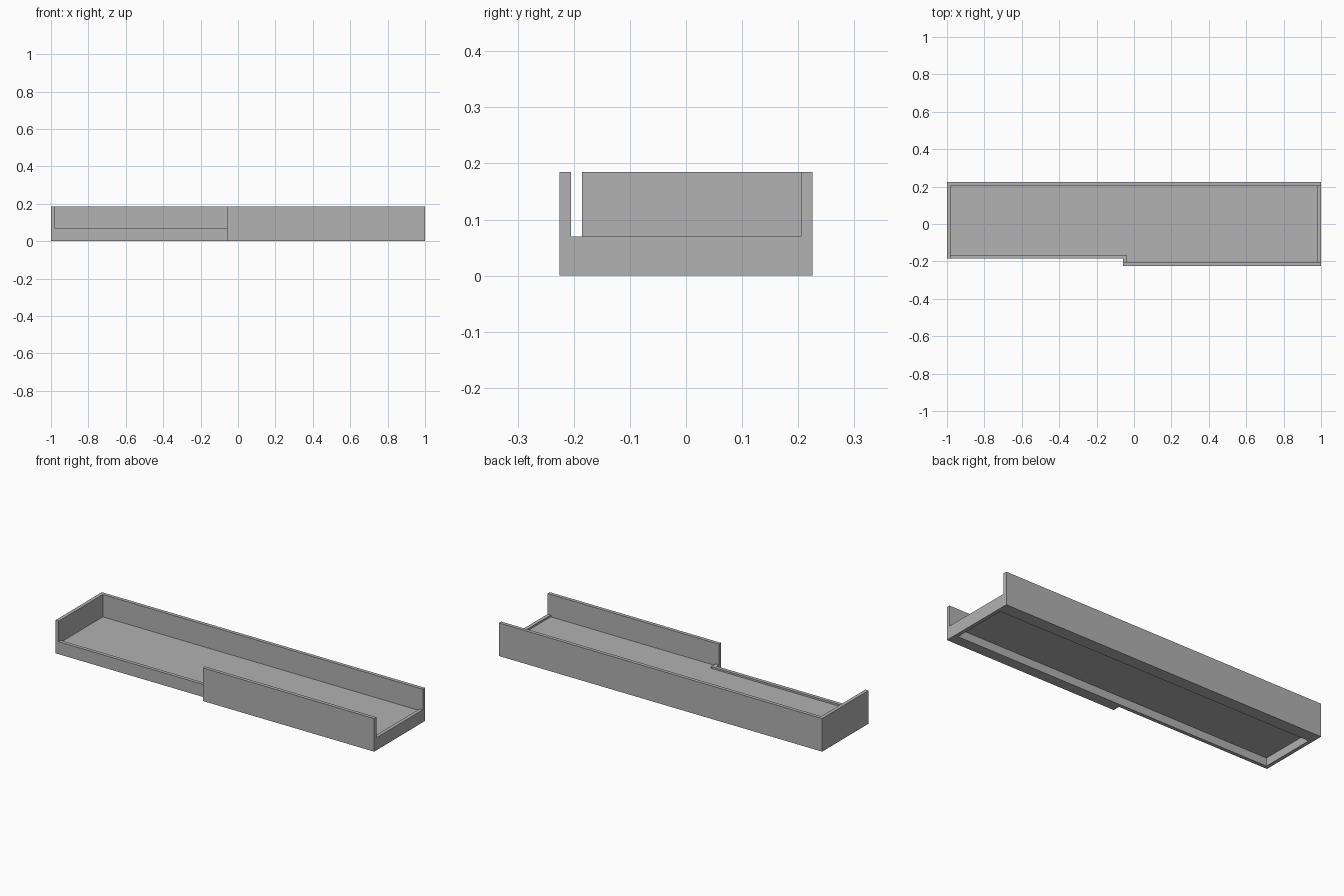
import bpy
import bmesh

cube = bpy.data.objects.get("Cube")
if cube:
    bpy.data.objects.remove(cube, do_unlink=True)

# Single flat grey
grey = bpy.data.materials.new("plain grey")
grey.use_nodes = True
colour = (0.445, 0.445, 0.445, 1)
grey.diffuse_color = colour
grey.node_tree.nodes["Principled BSDF"].inputs["Base Color"].default_value = colour

WALL, BACK, FRONT, NOTCH, STEP = 0.02, 0.225, -0.225, -0.185, -0.06
HEIGHT, CURB, FLOOR, UNDERSIDE = 0.185, 0.07, 0.06, 0.045


def prism(name, outline, bottom, top):
    """Extrude a flat outline from bottom to top."""
    bm = bmesh.new()
    face = bm.faces.new([bm.verts.new((x, y, bottom)) for x, y in outline])
    grown = bmesh.ops.extrude_face_region(bm, geom=[face])["geom"]
    for v in grown:
        if isinstance(v, bmesh.types.BMVert):
            v.co.z = top
    bmesh.ops.recalc_face_normals(bm, faces=bm.faces)
    mesh = bpy.data.meshes.new(name)
    bm.to_mesh(mesh)
    bm.free()
    mesh.materials.append(grey)
    obj = bpy.data.objects.new(name, mesh)
    bpy.context.collection.objects.link(obj)
    return obj


def rectangle(x0, x1, y0, y1):
    return [(x0, y0), (x1, y0), (x1, y1), (x0, y1)]


def stepped(inset):
    """Stepped footprint, moved inwards by inset."""
    left, right, back = -1 + inset, 1 - inset, BACK - inset
    front, notch, step = FRONT + inset, NOTCH + inset, STEP + inset
    return [(left, notch), (step, notch), (step, front),
            (right, front), (right, back), (left, back)]


# Solid block with the stepped footprint
tray = prism("tray", stepped(0), 0, HEIGHT)

# Cutters: open space above the curbs, sunken floor, underside recess
cutters = [
    prism("upper_space_cutter",
          rectangle(-1 + WALL, 1.1, FRONT + WALL, BACK - WALL), CURB, 0.3),
    prism("floor_cutter", stepped(WALL), FLOOR, 0.1),
    prism("underside_cutter",
          rectangle(-1 + WALL, 1 - WALL, NOTCH + WALL, 0.155), -0.1, UNDERSIDE),
]
for cutter in cutters:
    cutter.hide_render = True
    cutter.hide_set(True)
    cut = tray.modifiers.new(cutter.name, "BOOLEAN")
    cut.operation = "DIFFERENCE"
    cut.solver = "EXACT"
    cut.object = cutter

# Bake the cuts and drop the cutters
bpy.context.view_layer.update()
evaluated = tray.evaluated_get(bpy.context.evaluated_depsgraph_get())
finished = bpy.data.meshes.new_from_object(evaluated)
tray.modifiers.clear()
tray.data = finished
for cutter in cutters:
    bpy.data.objects.remove(cutter, do_unlink=True)
